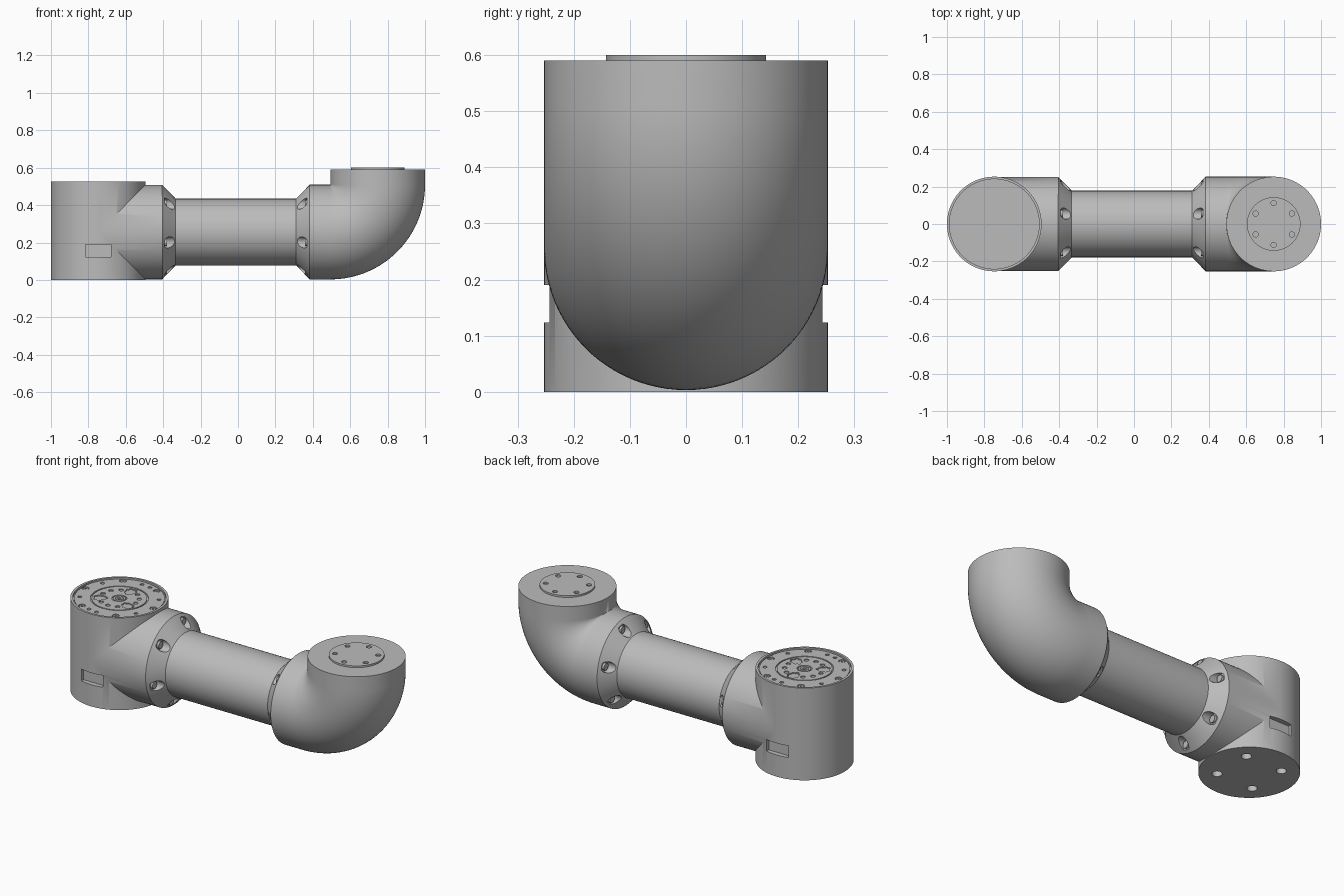
import bpy, bmesh, math
from mathutils import Matrix, Vector

cube = bpy.data.objects.get("Cube")
if cube:
    bpy.data.objects.remove(cube)

mat = bpy.data.materials.new("machined grey")
mat.use_nodes = True
GREY = (0.5, 0.5, 0.5, 1)
mat.diffuse_color = GREY
mat.node_tree.nodes["Principled BSDF"].inputs["Base Color"].default_value = GREY

R = 0.253            # housing and collar radius
ZC = 0.256           # height of the link axis
JX = 0.747           # joint centre distance along x
TUBE = 0.178
TOP = 0.525
UP = Matrix()
ALONG_X = Matrix.Rotation(math.pi / 2, 4, 'Y')


def at(x, y, z, rot=UP):
    return Matrix.Translation((x, y, z)) @ rot


def polar(r, deg):
    a = math.radians(deg)
    return r * math.cos(a), r * math.sin(a)


def finish(bm, name):
    bmesh.ops.recalc_face_normals(bm, faces=bm.faces)
    mesh = bpy.data.meshes.new(name)
    bm.to_mesh(mesh)
    bm.free()
    mesh.materials.append(mat)
    ob = bpy.data.objects.new(name, mesh)
    bpy.context.scene.collection.objects.link(ob)
    return ob


def loft(bm, rings):
    """Skin closed rings of points and cap both ends."""
    rows = [[bm.verts.new(p) for p in ring] for ring in rings]
    n = len(rows[0])
    for a, b in zip(rows, rows[1:]):
        for i in range(n):
            j = (i + 1) % n
            bm.faces.new((a[i], a[j], b[j], b[i]))
    bm.faces.new(rows[0][::-1])
    bm.faces.new(rows[-1])


def turned(bm, profile, m, n=96):
    """Add a solid turned from (radius, height) pairs."""
    loft(bm, [[m @ Vector((*polar(r, 360 * i / n), h)) for i in range(n)]
              for r, h in profile])


def rod(bm, r, h0, h1, m, n=24):
    turned(bm, [(r, h0), (r, h1)], m, n)


def ring(bm, r0, r1, h0, h1, m, n=96):
    """Add a square-section ring."""
    rows = [[bm.verts.new(m @ Vector((*polar(r, 360 * i / n), h))) for i in range(n)]
            for r, h in ((r0, h0), (r1, h0), (r1, h1), (r0, h1))]
    for k in range(4):
        a, b = rows[k], rows[(k + 1) % 4]
        for i in range(n):
            j = (i + 1) % n
            bm.faces.new((a[i], a[j], b[j], b[i]))


def combine(ob, other, op):
    """Apply a boolean and discard the helper."""
    mod = ob.modifiers.new("bool", 'BOOLEAN')
    mod.operation, mod.solver, mod.object = op, 'EXACT', other
    bpy.context.view_layer.update()
    dg = bpy.context.evaluated_depsgraph_get()
    mesh = bpy.data.meshes.new_from_object(ob.evaluated_get(dg))
    ob.modifiers.clear()
    ob.data = mesh
    bpy.data.objects.remove(other)


def collar_bolts(bm, x, side, r, depth, n=24):
    """Six axial rods around the collar cone, from x towards the tube."""
    for k in range(6):
        a, b = polar(0.214, 45 + 60 * k)
        rod(bm, r, 0, side * depth, at(x, -a, ZC + b, ALONG_X), n)


parts = []

# Joint housing with its side collar
bm = bmesh.new()
rod(bm, R, 0, TOP, at(-JX, 0, 0), 128)
housing = finish(bm, "joint_housing")
bm = bmesh.new()
turned(bm, [(R - 0.0005, -JX), (R - 0.0005, -0.405), (TUBE, -0.333)], at(0, 0, ZC, ALONG_X), 128)
combine(housing, finish(bm, "collar_blank"), 'UNION')

# Lid recess, mounting holes and collar counterbores
bm = bmesh.new()
rod(bm, 0.24, TOP - 0.012, TOP + 0.05, at(-JX, 0, 0), 96)
for k in range(4):
    x, y = polar(0.16, 45 + 90 * k)
    rod(bm, 0.026, -0.05, 0.04, at(-JX + x, y, 0))
collar_bolts(bm, -0.392, 1, 0.03, 0.1)
for s in (-1, 1):
    bmesh.ops.create_cube(bm, size=1, matrix=at(-JX, s * 0.275, 0.157)
                          @ Matrix.Diagonal((0.136, 0.1, 0.067, 1)))
combine(housing, finish(bm, "housing_cutter"), 'DIFFERENCE')
parts.append(housing)

# Output lid, sitting in the recess
lid_z = TOP - 0.006
bm = bmesh.new()
rod(bm, 0.234, TOP - 0.05, lid_z, at(-JX, 0, 0), 96)
lid = finish(bm, "output_lid")
bm = bmesh.new()
ring(bm, 0.143, 0.15, lid_z - 0.015, lid_z + 0.05, at(-JX, 0, 0))
ring(bm, 0.033, 0.039, lid_z - 0.012, lid_z + 0.05, at(-JX, 0, 0), 48)
rod(bm, 0.009, lid_z - 0.02, lid_z + 0.05, at(-JX, 0, 0))
for k in range(12):
    if k % 4 != 3:
        x, y = polar(0.103, 30 * k)
        rod(bm, 0.013, lid_z - 0.02, lid_z + 0.05, at(-JX + x, y, 0))
    x, y = polar(0.021, 30 * k)
    rod(bm, 0.0035, lid_z - 0.01, lid_z + 0.05, at(-JX + x, y, 0), 8)
for a in (30, 75, 90, 150, 210, 255, 270, 330):
    x, y = polar(0.205, a)
    rod(bm, 0.011, lid_z - 0.02, lid_z + 0.05, at(-JX + x, y, 0))
for k in range(6):
    x, y = polar(0.213, 60 * k)
    rod(bm, 0.0185, lid_z - 0.015, lid_z + 0.05, at(-JX + x, y, 0))
combine(lid, finish(bm, "lid_cutter"), 'DIFFERENCE')

# Three rounded wedge windows in the lid
bm = bmesh.new()
for a in (90, 210, 330):
    wedge = [polar(0.062, a - 16), polar(0.13, a - 16), polar(0.136, a),
             polar(0.13, a + 16), polar(0.062, a + 16)]
    loft(bm, [[(x - JX, y, z) for x, y in wedge] for z in (lid_z - 0.03, lid_z + 0.05)])
upright = [e for e in bm.edges if abs(e.verts[0].co.z - e.verts[1].co.z) > 0.01]
bmesh.ops.bevel(bm, geom=upright, offset=0.012, segments=4, affect='EDGES')
combine(lid, finish(bm, "window_cutter"), 'DIFFERENCE')
parts.append(lid)

# Lid screws
bm = bmesh.new()
for k in range(6):
    x, y = polar(0.213, 60 * k)
    ring(bm, 0.006, 0.014, lid_z - 0.02, lid_z - 0.002, at(-JX + x, y, 0), 18)
parts.append(finish(bm, "lid_screws"))

# Link tube
bm = bmesh.new()
rod(bm, TUBE, -0.36, 0.36, at(0, 0, ZC, ALONG_X), 96)
parts.append(finish(bm, "link_tube"))

# Elbow: collar cone, tight quarter bend, short upright neck
bend = JX - R
path = [(0.311, 0, ZC, 0, TUBE), (0.383, 0, ZC, 0, R), (bend - 0.02, 0, ZC, 0, R)]
for k in range(33):
    t = math.pi / 2 * k / 32
    path.append((bend + R * math.sin(t), 0, ZC + R - R * math.cos(t), t, R))
path.append((JX, 0, 0.59, math.pi / 2, R))
bm = bmesh.new()
rings = []
for x, y, z, t, r in path:
    m = at(x, y, z, Matrix.Rotation(math.pi / 2 - t, 4, 'Y'))
    rings.append([m @ Vector((*polar(r, 360 * i / 96), 0)) for i in range(96)])
loft(bm, rings)
bmesh.ops.remove_doubles(bm, verts=bm.verts, dist=0.0002)
elbow = finish(bm, "elbow")
bm = bmesh.new()
collar_bolts(bm, 0.370, -1, 0.03, 0.1)
combine(elbow, finish(bm, "elbow_cutter"), 'DIFFERENCE')
parts.append(elbow)

# Collar screws in both sets of counterbores
for name, x, side in (("housing", -0.396, 1), ("elbow", 0.374, -1)):
    bm = bmesh.new()
    collar_bolts(bm, x, side, 0.02, 0.016, 18)
    parts.append(finish(bm, name + "_collar_screws"))

# Round end plate with six holes
bm = bmesh.new()
rod(bm, 0.143, 0.58, 0.6, at(JX, 0, 0), 96)
plate = finish(bm, "end_plate")
bm = bmesh.new()
for k in range(6):
    x, y = polar(0.112, 30 + 60 * k)
    rod(bm, 0.014, 0.591, 0.65, at(JX + x, y, 0))
combine(plate, finish(bm, "plate_cutter"), 'DIFFERENCE')
parts.append(plate)

# Smooth curved walls, keep machined edges crisp
bpy.ops.object.select_all(action='DESELECT')
for ob in parts:
    ob.select_set(True)
bpy.context.view_layer.objects.active = housing
bpy.ops.object.shade_smooth_by_angle(angle=math.radians(30))
